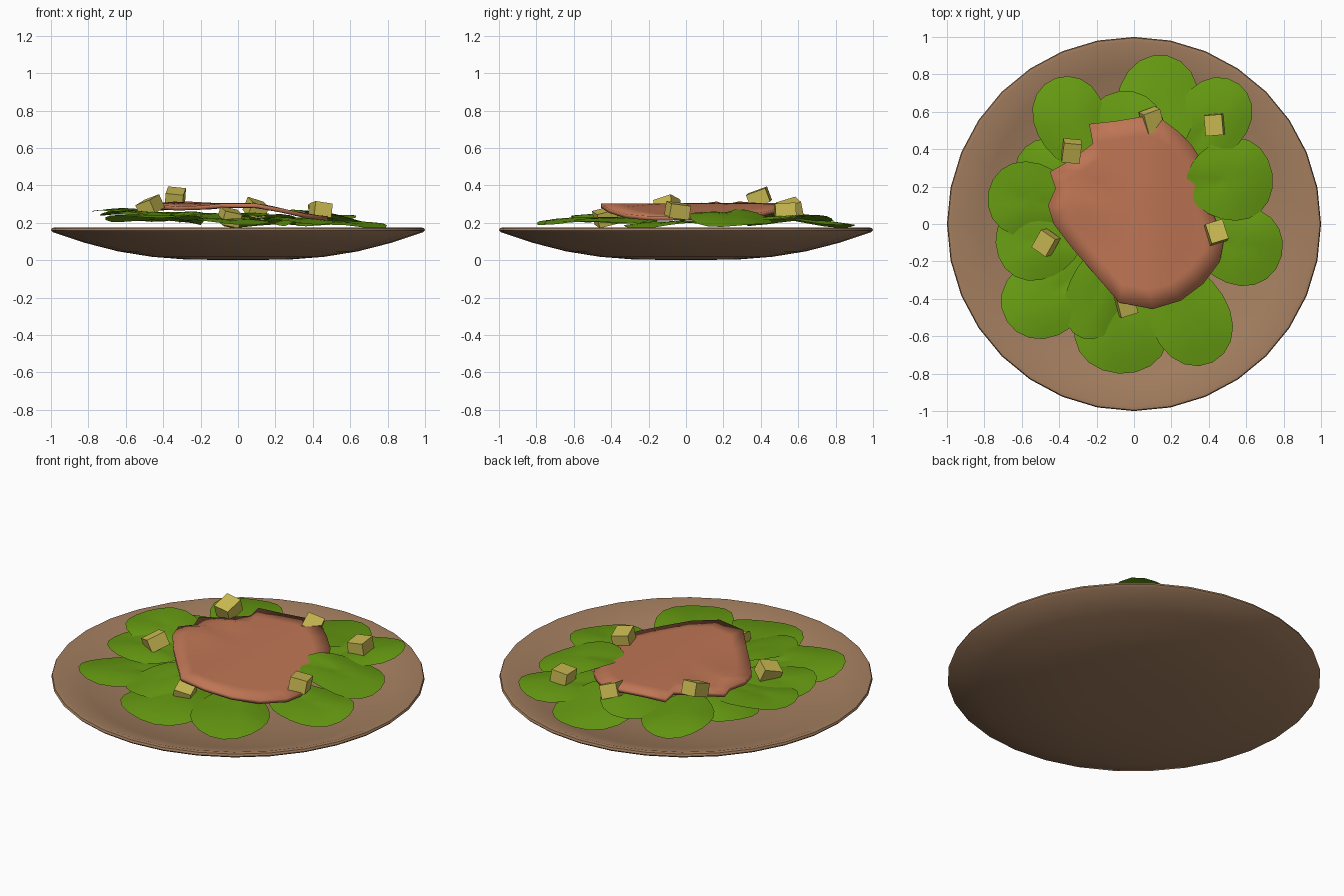
import bpy, bmesh, math, random
from mathutils import Vector, Euler

if "Cube" in bpy.data.objects:
    bpy.data.objects.remove(bpy.data.objects["Cube"])

random.seed(4)


def material(name, rgb):
    m = bpy.data.materials.new(name)
    m.diffuse_color = (*rgb, 1)
    m.use_nodes = True
    m.node_tree.nodes["Principled BSDF"].inputs["Base Color"].default_value = m.diffuse_color
    return m


BROWN = material("plate brown", (0.37, 0.21, 0.115))
GREEN = material("leaf green", (0.135, 0.33, 0.006))
PINK = material("salmon pink", (0.52, 0.18, 0.09))
YELLOW = material("crouton yellow", (0.60, 0.50, 0.085))


def make(name, verts, faces, mat, smooth=None):
    me = bpy.data.meshes.new(name)
    me.from_pydata(verts, [], faces)
    bm = bmesh.new()
    bm.from_mesh(me)
    bmesh.ops.recalc_face_normals(bm, faces=bm.faces)
    bm.to_mesh(me)
    bm.free()
    me.materials.append(mat)
    ob = bpy.data.objects.new(name, me)
    bpy.context.collection.objects.link(ob)
    if smooth:
        bpy.ops.object.select_all(action='DESELECT')
        ob.select_set(True)
        bpy.context.view_layer.objects.active = ob
        bpy.ops.object.shade_smooth_by_angle(angle=math.radians(smooth))
    return ob


def ring_faces(rings, n, start=0):
    return [(start + r * n + i, start + r * n + (i + 1) % n,
             start + (r + 1) * n + (i + 1) % n, start + (r + 1) * n + i)
            for r in range(rings - 1) for i in range(n)]


def cap(n, center, start):
    return [(center, start + i, start + (i + 1) % n) for i in range(n)]


# Plate: thin shallow dish turned from a profile
N = 32
profile = [(0.28, 0.004), (0.46, 0.018), (0.64, 0.047), (0.82, 0.093), (0.99, 0.15),
           (1.0, 0.16), (0.995, 0.172), (0.975, 0.175), (0.82, 0.125),
           (0.64, 0.079), (0.46, 0.05), (0.28, 0.036)]
verts = [(r * math.cos(math.tau * i / N), r * math.sin(math.tau * i / N), z)
         for r, z in profile for i in range(N)]
end = len(verts)
verts += [(0, 0, 0.0), (0, 0, 0.034)]
faces = ring_faces(len(profile), N) + cap(N, end, 0) + cap(N, end + 1, end - N)
make("plate", verts, faces, BROWN, 50)


# Leaves: rounded cupped sheets fanned around the plate
def leaf(name, tip, base, width, z_base, z_tip):
    n, rings = 20, 4
    tip, base = Vector(tip), Vector(base)
    mid, along = (tip + base) / 2, (tip - base) / 2
    side = Vector((-along.y, along.x)).normalized() * width / 2
    phase, tilt = random.uniform(0, math.tau), random.uniform(-0.015, 0.015)

    def point(r, a):
        u, v = r * math.cos(a), r * math.sin(a)
        p = mid + along * u + side * v * (1 + 0.15 * u)
        z = z_base + (z_tip - z_base) * (u + 1) / 2
        z += 0.022 * (1 - r * r) - 0.012 * math.exp(-(v / 0.2) ** 2) * (1 - u) / 2
        z += tilt * v + 0.01 * r * r * math.sin(3 * a + phase)
        return (p.x, p.y, z)

    vs = [point((k + 1) / rings, math.tau * i / n) for k in range(rings) for i in range(n)]
    vs.append(point(0, 0))
    make(name, vs, ring_faces(rings, n) + cap(n, len(vs) - 1, 0), GREEN, 60)


leaves = [
    ((0.18, 0.90), (0.05, 0.30), 0.43, 0.24, 0.18),
    ((0.56, 0.75), (0.25, 0.33), 0.38, 0.20, 0.23),
    ((0.74, 0.27), (0.28, 0.20), 0.44, 0.27, 0.18),
    ((0.79, -0.17), (0.30, -0.05), 0.42, 0.20, 0.18),
    ((0.42, -0.74), (0.15, -0.20), 0.42, 0.22, 0.20),
    ((-0.08, -0.80), (-0.05, -0.28), 0.50, 0.21, 0.20),
    ((-0.28, -0.61), (-0.10, -0.10), 0.32, 0.24, 0.23),
    ((-0.68, -0.52), (-0.20, -0.22), 0.42, 0.21, 0.23),
    ((-0.74, -0.10), (-0.28, -0.08), 0.42, 0.23, 0.25),
    ((-0.78, 0.17), (-0.30, 0.08), 0.40, 0.23, 0.27),
    ((-0.62, 0.36), (-0.20, 0.15), 0.36, 0.24, 0.21),
    ((-0.42, 0.78), (-0.25, 0.30), 0.38, 0.25, 0.22),
    ((-0.08, 0.71), (0.0, 0.20), 0.42, 0.24, 0.22),
]
for k, args in enumerate(leaves):
    leaf(f"leaf_{k + 1}", *args)

# Salmon: draped slice from an outline, drooping to the right, folded at the back left
outline = [(0.40, 0.17), (0.39, 0.30), (0.31, 0.42), (0.23, 0.50), (0.15, 0.56),
           (0.05, 0.575), (-0.10, 0.55), (-0.24, 0.535), (-0.22, 0.43), (-0.34, 0.34),
           (-0.45, 0.28), (-0.42, 0.19), (-0.46, 0.10), (-0.43, 0.0), (-0.33, -0.13),
           (-0.20, -0.28), (-0.08, -0.42), (0.10, -0.455), (0.25, -0.41), (0.37, -0.32),
           (0.46, -0.20), (0.48, -0.09), (0.43, 0.04)]
n, rings = len(outline), 5
center = Vector((0.0, 0.06))


def drape(p):
    t = min(max((p.x - 0.05) / 0.43, 0), 1)
    z = 0.305 - 0.07 * t * t * (3 - 2 * t)
    d = p - Vector((-0.42, 0.25))
    z += 0.018 * math.sin(5 * math.atan2(d.y, d.x)) * math.exp(-(d.length / 0.2) ** 2)
    z -= 0.02 * math.exp(-((p - Vector((-0.3, -0.2))).length / 0.2) ** 2)
    return (p.x, p.y, z)


verts = [drape(center.lerp(Vector(p), (k + 1) / rings)) for k in range(rings) for p in outline]
verts.append(drape(center))
salmon = make("salmon_slice", verts, ring_faces(rings, n) + cap(n, len(verts) - 1, 0), PINK, 60)
thick = salmon.modifiers.new("thickness", 'SOLIDIFY')
thick.thickness = 0.022
thick.offset = -1 if salmon.data.polygons[0].normal.z > 0 else 1

# Croutons: tilted cubes scattered on top
croutons = [((-0.335, 0.39, 0.335), (0.35, 0.1, -0.1)), ((0.095, 0.555, 0.275), (0.3, 0.3, 0.35)),
            ((0.43, 0.53, 0.262), (0.05, -0.12, 0.08)), ((0.44, -0.045, 0.265), (-0.12, 0.15, 0.3)),
            ((-0.47, -0.10, 0.288), (0.3, -0.3, -0.6)), ((-0.045, -0.43, 0.23), (0.25, 0.2, 0.3))]
for k, (loc, rot) in enumerate(croutons):
    turn = Euler(rot).to_matrix()
    s = 0.048
    vs = [Vector(loc) + turn @ Vector((x * s, y * s * 1.15, z * s * 0.8))
          for x in (-1, 1) for y in (-1, 1) for z in (-1, 1)]
    make(f"crouton_{k + 1}", vs, [(0, 1, 3, 2), (4, 6, 7, 5), (0, 4, 5, 1),
                                  (2, 3, 7, 6), (0, 2, 6, 4), (1, 5, 7, 3)], YELLOW)
